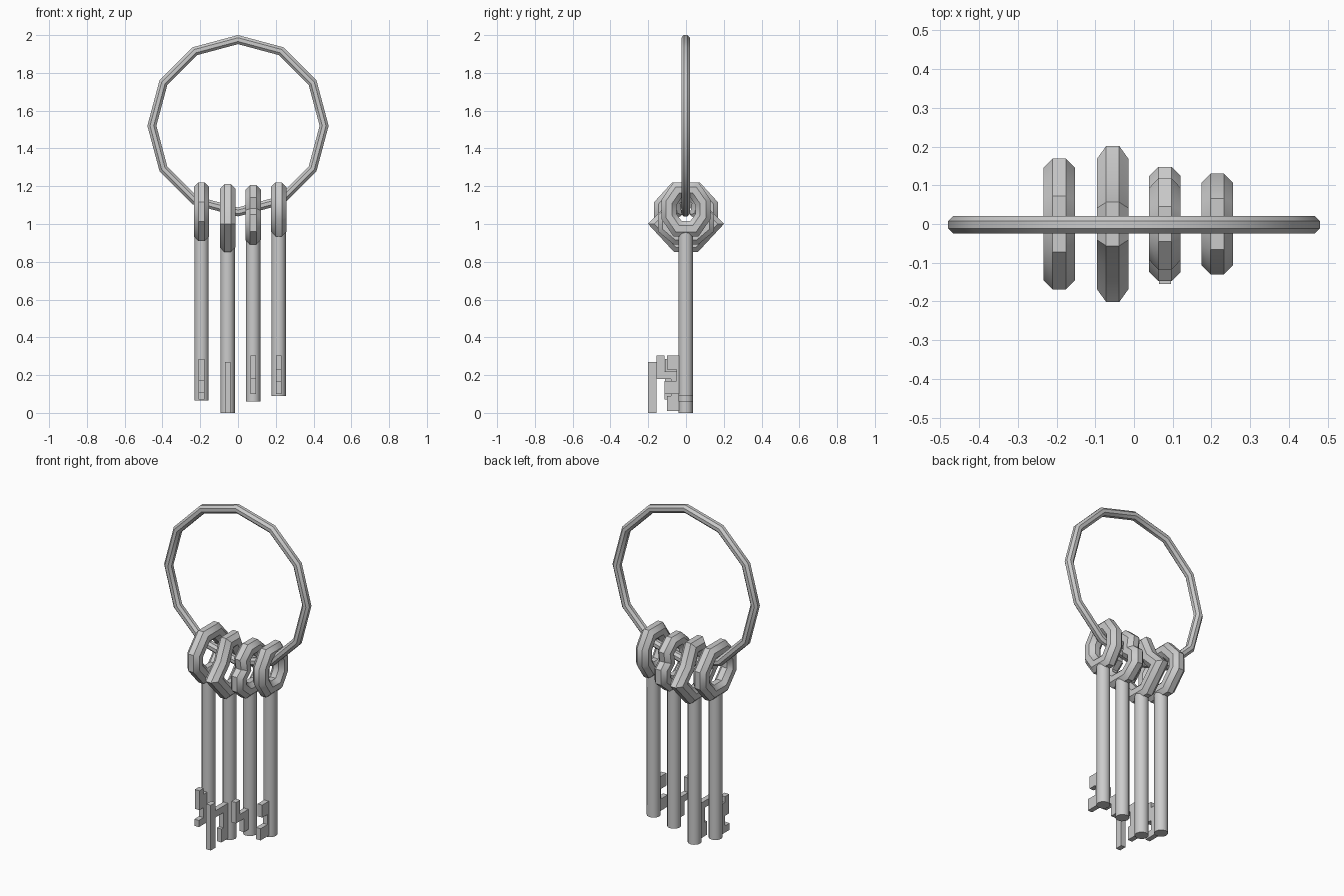
import bpy, bmesh, math
from mathutils import Vector

if "Cube" in bpy.data.objects:
    bpy.data.objects.remove(bpy.data.objects["Cube"])


def finish(bm, name, angle=40):
    bmesh.ops.recalc_face_normals(bm, faces=bm.faces)
    me = bpy.data.meshes.new(name)
    bm.to_mesh(me)
    bm.free()
    ob = bpy.data.objects.new(name, me)
    bpy.context.collection.objects.link(ob)
    bpy.ops.object.select_all(action='DESELECT')
    ob.select_set(True)
    bpy.context.view_layer.objects.active = ob
    bpy.ops.object.shade_smooth_by_angle(angle=math.radians(angle))
    return ob


def closed_tube(name, path, normal, radius, sides=8):
    """Mitred round tube along a closed planar path."""
    bm = bmesh.new()
    n = len(path)
    rings = []
    for i, p in enumerate(path):
        a = (p - path[i - 1]).normalized()
        b = (path[(i + 1) % n] - p).normalized()
        side = (a + b).normalized().cross(normal)
        miter = min(1 / max(side.dot(a.cross(normal)), 0.1), 1.5)
        ring = []
        for k in range(sides):
            t = 2 * math.pi * (k + 0.5) / sides
            ring.append(bm.verts.new(p + side * (radius * miter * math.cos(t))
                                     + normal * (radius * math.sin(t))))
        rings.append(ring)
    for i in range(n):
        r, s = rings[i], rings[(i + 1) % n]
        for k in range(sides):
            j = (k + 1) % sides
            bm.faces.new((r[k], r[j], s[j], s[k]))
    return finish(bm, name)


def shaft(name, x, z0, z1, radius=0.038):
    bm = bmesh.new()
    bmesh.ops.create_cone(bm, cap_ends=True, segments=12, radius1=radius,
                          radius2=radius, depth=z1 - z0)
    bmesh.ops.translate(bm, verts=bm.verts, vec=(x, -0.002, (z0 + z1) / 2))
    return finish(bm, name)


def bit(name, x, outline, width=0.03):
    """Thin toothed plate, outline in (y, z)."""
    bm = bmesh.new()
    f = bm.faces.new([bm.verts.new((x - width / 2, y, z)) for y, z in outline])
    ext = bmesh.ops.extrude_face_region(bm, geom=[f], use_keep_orig=True)
    vs = [g for g in ext['geom'] if isinstance(g, bmesh.types.BMVert)]
    bmesh.ops.translate(bm, verts=vs, vec=(width, 0, 0))
    return finish(bm, name, 20)


# Large twelve-sided carrying ring
big = [Vector((0.456 * math.cos(math.tau * i / 12), -0.002,
               1.52 + 0.456 * math.sin(math.tau * i / 12))) for i in range(12)]
closed_tube("carrying_ring", big, Vector((0, 1, 0)), 0.025)

# Each key: x, shaft bottom, shaft top, half of the bow path, bit outline
keys = [
    (-0.193, 0.065, 0.95,
     [(0.055, 1.18), (0.128, 1.10), (0.128, 1.03), (0.055, 0.95)],
     [(-0.02, 0.25), (-0.07, 0.25), (-0.07, 0.285), (-0.11, 0.285),
      (-0.11, 0.17), (-0.07, 0.17), (-0.07, 0.11), (-0.115, 0.11),
      (-0.115, 0.07), (-0.02, 0.07)]),
    (-0.055, 0.0, 0.89,
     [(0.03, 1.17), (0.075, 1.07), (0.145, 1.0), (0.045, 0.892)],
     [(-0.02, 0.22), (-0.155, 0.22), (-0.155, 0.27), (-0.2, 0.27),
      (-0.2, 0.0), (-0.155, 0.0), (-0.155, 0.18), (-0.08, 0.18),
      (-0.08, 0.09), (-0.1, 0.09), (-0.1, 0.01), (-0.02, 0.01)]),
    (0.08, 0.06, 0.93,
     [(0.03, 1.165), (0.075, 1.125), (0.065, 1.065), (0.107, 1.03),
      (0.107, 0.98), (0.05, 0.932)],
     [(-0.02, 0.22), (-0.115, 0.22), (-0.115, 0.305), (-0.155, 0.305),
      (-0.155, 0.18), (-0.08, 0.18), (-0.08, 0.1), (-0.02, 0.1)]),
    (0.215, 0.09, 0.97,
     [(0.045, 1.18), (0.09, 1.115), (0.09, 1.04), (0.045, 0.975)],
     [(-0.02, 0.305), (-0.1, 0.305), (-0.1, 0.23), (-0.05, 0.23),
      (-0.05, 0.17), (-0.115, 0.17), (-0.115, 0.1), (-0.02, 0.1)]),
]

for i, (x, z0, z1, half, teeth) in enumerate(keys, 1):
    loop = half + [(-y, z) for y, z in reversed(half)]
    closed_tube(f"key_{i}_bow", [Vector((x, y, z)) for y, z in loop],
                Vector((1, 0, 0)), 0.044)
    shaft(f"key_{i}_shaft", x, z0, z1)
    bit(f"key_{i}_bit", x, teeth)
